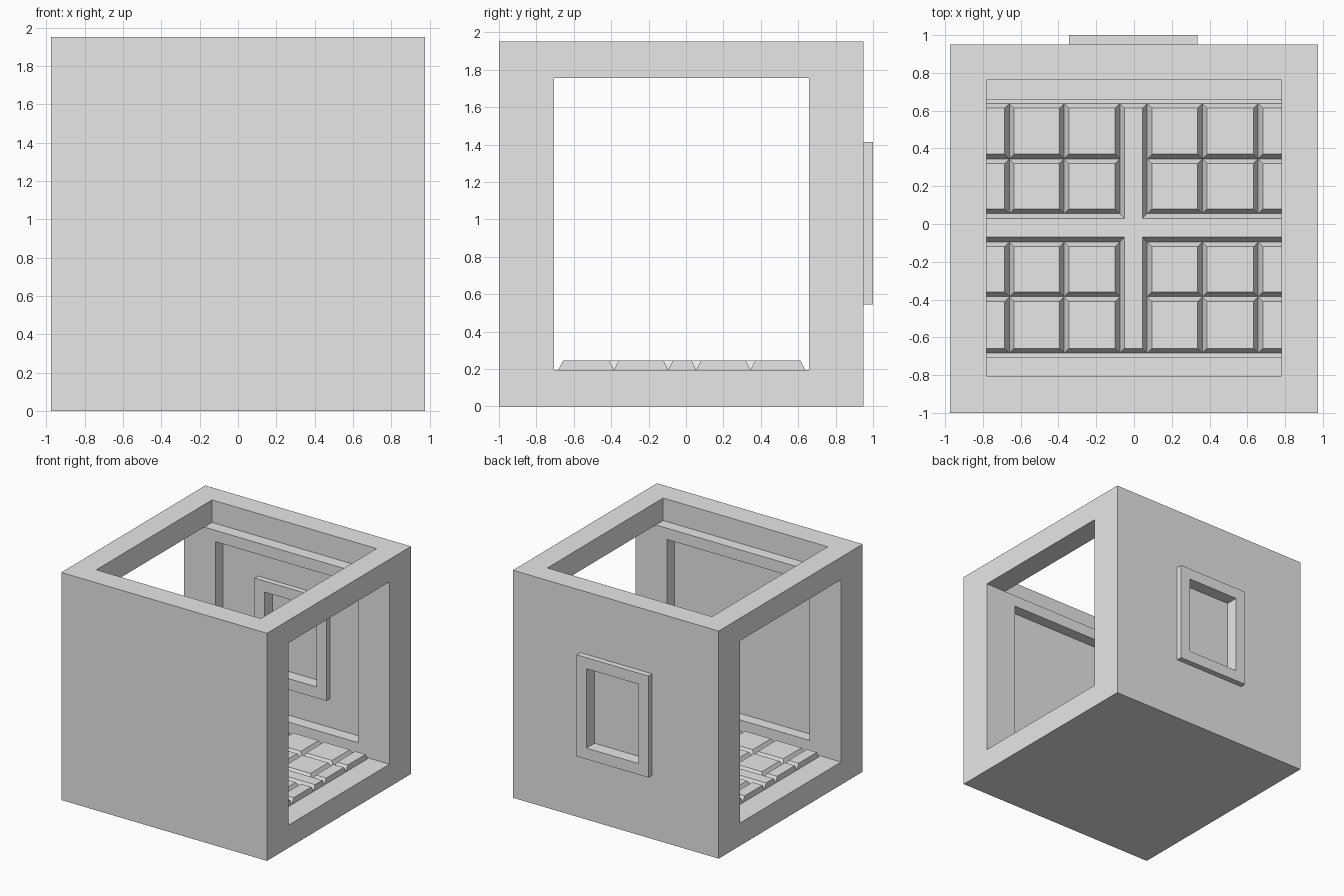
import bpy

default = bpy.data.objects.get("Cube")
if default:
    bpy.data.objects.remove(default, do_unlink=True)

grey = bpy.data.materials.new("plain grey")
grey.use_nodes = True
grey.diffuse_color = (0.8, 0.8, 0.8, 1)
grey.node_tree.nodes["Principled BSDF"].inputs["Base Color"].default_value = (0.8, 0.8, 0.8, 1)


def block(name, x, y, z, slope_x=(0, 0), slope_y=(0, 0)):
    """Box over the given ranges; slopes pull the top edges inward."""
    top_x = (x[0] + slope_x[0], x[1] - slope_x[1])
    top_y = (y[0] + slope_y[0], y[1] - slope_y[1])
    verts = []
    for (a, b), (c, d), h in ((x, y, z[0]), (top_x, top_y, z[1])):
        verts += [(a, c, h), (b, c, h), (b, d, h), (a, d, h)]
    sides = [(i, (i + 1) % 4, (i + 1) % 4 + 4, i + 4) for i in range(4)]
    mesh = bpy.data.meshes.new(name)
    mesh.from_pydata(verts, [], [(3, 2, 1, 0), (4, 5, 6, 7)] + sides)
    mesh.materials.append(grey)
    obj = bpy.data.objects.new(name, mesh)
    bpy.context.collection.objects.link(obj)
    return obj


def cut(target, x, y, z):
    """Subtract a box from the target and discard the cutter."""
    cutter = block("cutter", x, y, z)
    cutter.hide_render = True
    mod = target.modifiers.new("cut", "BOOLEAN")
    mod.operation = "DIFFERENCE"
    mod.solver = "EXACT"
    mod.object = cutter
    bpy.context.view_layer.objects.active = target
    bpy.ops.object.modifier_apply(modifier=mod.name)
    bpy.data.objects.remove(cutter, do_unlink=True)


# Room shell: open sides, open roof, recessed wall panels
FLOOR, LEDGE, INNER = 0.195, 1.757, 0.78
FRONT, BACK = -0.805, 0.763
shell = block("room_shell", (-0.975, 0.975), (-1, 0.95), (0, 1.95))
cut(shell, (-1.2, 1.2), (-0.707, 0.658), (FLOOR, LEDGE))
cut(shell, (-INNER, INNER), (FRONT, BACK), (LEDGE, 2.2))
cut(shell, (-0.675, 0.675), (FRONT, BACK), (0.3, 1.66))

# Window set through the back wall, standing out on both faces
win_x, win_z = (-0.343, 0.337), (0.545, 1.415)
hole_x, hole_z = (-0.25, 0.243), (0.64, 1.32)
cut(shell, win_x, (0.7, 1.2), win_z)
window = block("window_frame", win_x, (0.715, 1), win_z)
cut(window, hole_x, (0.89, 1.2), hole_z)
cut(window, hole_x, (0.5, 0.823), hole_z)

# Floor tiles with sloped edges around a raised cross
S = 0.025
TILE_Z = (FLOOR, 0.245)
columns = [-INNER, -0.66, -0.37, -0.075, 0.07, 0.362, 0.657, INNER]
rows = [-0.683, -0.385, -0.095, 0.055, 0.345, 0.638]
for i, x in enumerate(zip(columns, columns[1:])):
    if i == 3:
        continue
    edge = (0 if i == 0 else S, 0 if i == 6 else S)
    for j, y in enumerate(zip(rows, rows[1:])):
        if j != 2:
            block(f"floor_tile_{i}_{j}", x, y, TILE_Z, edge, (S, S))
block("floor_strip_across", (-INNER, INNER), (rows[2], rows[3]), TILE_Z, (0, 0), (S, S))
for name, y, ends in (("front", (rows[0], -0.05), (S, 0)), ("back", (0.01, rows[5]), (0, S))):
    block("floor_strip_" + name, (columns[3], columns[4]), y, TILE_Z, (S, S), ends)
